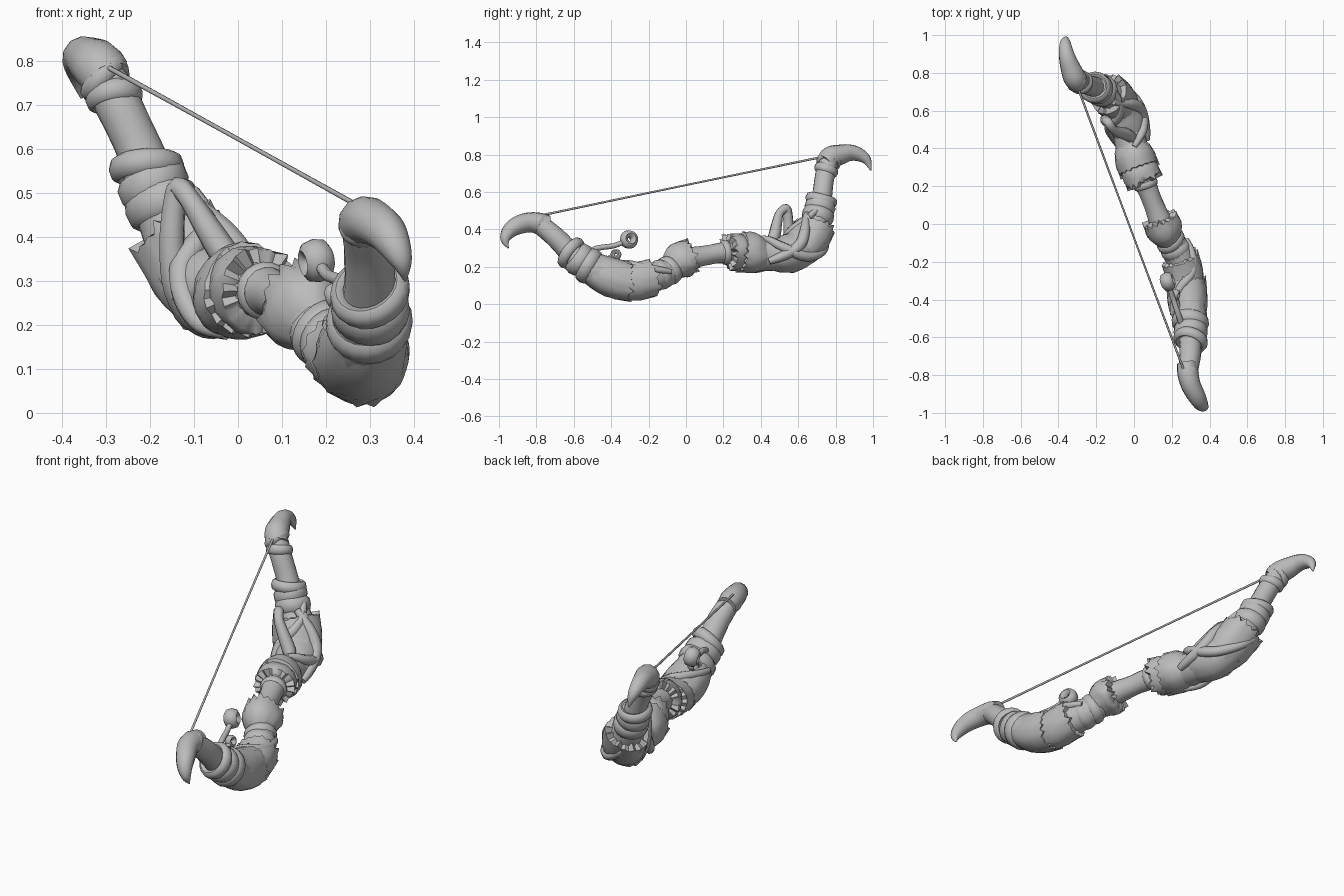
import bpy, bmesh, math, random
from mathutils import Vector, Matrix

random.seed(4)
cube = bpy.data.objects.get("Cube")
if cube:
    bpy.data.objects.remove(cube)

grey = bpy.data.materials.new("plain_grey")
grey.use_nodes = True
grey.diffuse_color = (0.5, 0.5, 0.5, 1)
grey.node_tree.nodes["Principled BSDF"].inputs["Base Color"].default_value = (0.5, 0.5, 0.5, 1)


def finish(name, bm, angle=50):
    bmesh.ops.recalc_face_normals(bm, faces=bm.faces)
    mesh = bpy.data.meshes.new(name)
    bm.to_mesh(mesh)
    bm.free()
    obj = bpy.data.objects.new(name, mesh)
    bpy.context.collection.objects.link(obj)
    mesh.materials.append(grey)
    bpy.ops.object.select_all(action='DESELECT')
    obj.select_set(True)
    bpy.context.view_layer.objects.active = obj
    bpy.ops.object.shade_smooth_by_angle(angle=math.radians(angle))


def sample(pts, t):
    """Smooth interpolation of (x, y, z, radius) points at index t."""
    i = max(0, min(int(t), len(pts) - 2))
    u = t - i
    a, b, c, d = [Vector(pts[max(0, min(k, len(pts) - 1))]) for k in range(i - 1, i + 3)]
    return 0.5 * (2 * b + (c - a) * u + (2 * a - 5 * b + 4 * c - d) * u * u
                  + (3 * b - a - 3 * c + d) * u ** 3)


def frame(pts, t):
    """Centre, two cross axes, tangent and radius at index t."""
    p = sample(pts, t)
    end = len(pts) - 1
    tan = (sample(pts, min(t + .05, end)) - sample(pts, max(t - .05, 0))).to_3d().normalized()
    side = tan.cross(Vector((0.9, 0.3, 0.1))).normalized()
    return p.to_3d(), side, tan.cross(side), tan, p.w


def skin(bm, rings):
    n = len(rings[0])
    for a, b in zip(rings, rings[1:]):
        for k in range(n):
            bm.faces.new((a[k], a[(k + 1) % n], b[(k + 1) % n], b[k]))


def tube(name, pts, sides=12, steps=4, rough=0.0):
    bm = bmesh.new()
    rings = []
    side = None
    for j in range((len(pts) - 1) * steps + 1):
        c, s, _, tan, r = frame(pts, j / steps)
        # carry the cross axis along so the tube does not twist
        side = s if side is None else (side - tan * side.dot(tan)).normalized()
        up = tan.cross(side)
        ring = []
        for k in range(sides):
            a = math.tau * k / sides
            q = r * (1 + random.uniform(-rough, rough))
            ring.append(bm.verts.new(c + (side * math.cos(a) + up * math.sin(a)) * q))
        rings.append(ring)
    skin(bm, rings)
    bm.faces.new(rings[0])
    bm.faces.new(rings[-1])
    finish(name, bm)


# Main stave, from the lower tip to the upper tip
STAVE = [
    (.285, -.79, .435, .052), (.297, -.70, .36, .056), (.30, -.61, .27, .062),
    (.298, -.52, .205, .086), (.287, -.42, .15, .094), (.276, -.30, .12, .09),
    (.25, -.19, .14, .08), (.20, -.10, .175, .075), (.155, -.02, .235, .065),
    (.11, .09, .258, .054), (.07, .19, .275, .056), (.025, .29, .28, .08),
    (-.01, .40, .265, .085), (-.03, .50, .265, .085), (-.067, .60, .29, .095),
    (-.115, .67, .37, .09), (-.18, .71, .49, .065), (-.225, .73, .60, .053),
    (-.272, .745, .70, .053), (-.315, .77, .78, .05)]
tube("stave", STAVE, 16, 4, 0.02)


def torus(name, c, s, u, tan, radius, thick, width):
    bm = bmesh.new()
    rings = []
    for k in range(9):
        b = math.tau * k / 8
        out, along = radius + math.cos(b) * thick, math.sin(b) * thick * width
        rings.append([bm.verts.new(c + (s * math.cos(a) + u * math.sin(a)) * out + tan * along)
                      for a in (math.tau * m / 20 for m in range(20))])
    skin(bm, rings)
    bmesh.ops.remove_doubles(bm, verts=bm.verts, dist=1e-5)
    finish(name, bm)


def band(name, t, radius, thick, tilt, width):
    """Rolled ring wrapped around the stave, tilted a little."""
    c, s, u, tan, _ = frame(STAVE, t)
    turn = Matrix.Rotation(tilt, 3, s)
    torus(name, c, s, turn @ u, turn @ tan, radius, thick, width)


def fur(name, t0, t1, r0, r1, teeth=17):
    """Bulging shell of hide whose far edge is torn into uneven points."""
    bm = bmesh.new()
    n = teeth * 2
    rings = []
    rows = 6
    way = 1 if t1 > t0 else -1
    for j in range(rows):
        f = j / (rows - 1)
        c, s, u, tan, _ = frame(STAVE, t0 + (t1 - t0) * f)
        ring = []
        for k in range(n):
            a = math.tau * k / n
            lump = math.sin(a * 3 + t0 * 5) * .003
            q = r0 + (r1 - r0) * math.sin(f * math.pi * .72) + lump
            jut = 0
            if j == rows - 1 and k % 2:
                jut = random.choice((.006, .012, .026))
            q += jut * .35 + random.uniform(-.0025, .0025)
            ring.append(bm.verts.new(c + (s * math.cos(a) + u * math.sin(a)) * q + tan * way * jut))
        rings.append(ring)
    # inward lip slopes back down onto the stave
    c, _, _, tan, _ = frame(STAVE, t1)
    lip = [bm.verts.new(c + (v.co - c) * .62 + tan * way * .012) for v in rings[-1]]
    skin(bm, rings + [lip])
    finish(name, bm, 60)


# Horn tips
tube("lower_horn", [
    (.277, -.735, .425, .05), (.285, -.79, .435, .056), (.30, -.85, .436, .053),
    (.33, -.91, .417, .048), (.353, -.95, .385, .039), (.372, -.967, .342, .024),
    (.38, -.95, .30, .003)], 12)
tube("upper_horn", [
    (-.295, .745, .755, .055), (-.315, .775, .785, .06), (-.335, .825, .80, .054),
    (-.352, .875, .81, .045), (-.362, .925, .80, .037), (-.363, .967, .77, .025),
    (-.355, .988, .715, .003)], 12)

# Rolled bands: tip cuffs, limb wraps and grip edges
for name, t, radius, thick, tilt, width in [
        ("lower_tip_cuff", .1, .047, .012, .3, 2), ("upper_tip_cuff", 18.2, .053, .013, .3, 1.8),
        ("upper_tip_ridge", 18.7, .053, .014, -.4, 1.6),
        ("lower_wrap_rim", 1.95, .073, .021, .3, 1.4), ("lower_wrap_middle", 2.45, .072, .019, -.1, 2.2),
        ("lower_wrap_base", 3.0, .08, .02, .2, 1.8), ("grip_lower_cord", 6.6, .069, .013, .1, 2.4),
        ("grip_middle_cord", 7.1, .069, .012, -.2, 2.2),
        ("grip_upper_cord", 7.6, .066, .012, -.2, 2), ("grip_top_cuff", 10.2, .056, .011, .1, 1.8),
        ("upper_wrap_rim", 16.6, .067, .019, .3, 1.5), ("upper_wrap_middle", 16.25, .064, .019, -.2, 2.2),
        ("upper_wrap_base", 15.85, .069, .018, .2, 2.2)]:
    band(name, t, radius, thick, tilt, width)

# Torn hide layers
for name, t0, t1, r0, r1 in [
        ("lower_hide_outer", 3.1, 4.9, .083, .106), ("lower_hide_inner", 4.3, 6.0, .087, .102),
        ("grip_lower_collar", 7.3, 8.3, .066, .1),
        ("grip_upper_collar", 11.4, 10.5, .078, .1), ("grip_upper_hide", 12.2, 11.1, .083, .11),
        ("upper_hide_inner", 12.6, 14.2, .08, .105), ("upper_hide_outer", 13.6, 15.3, .088, .111)]:
    fur(name, t0, t1, r0, r1)


# Roots spiralling around the stave
def root(name, t0, t1, a0, a1, lift, thick):
    pts = []
    for j in range(9):
        f = j / 8
        c, s, u, _, r = frame(STAVE, t0 + (t1 - t0) * f)
        a = a0 + (a1 - a0) * f
        c += (s * math.cos(a) + u * math.sin(a)) * (r + lift)
        pts.append((*c, thick * (.55 + .45 * math.sin(math.pi * f))))
    tube(name, pts, 8, 3)


root("upper_root_long", 11.8, 15.8, .4, 4.2, .006, .029)
root("upper_root_cross", 12.0, 15.2, 3.4, 6.4, .006, .028)
root("upper_root_side", 12.3, 15.6, 5.2, 3.6, .006, .032)
root("lower_root", 3.4, 6.8, 2.0, 4.8, 0, .025)

# Raised root arch on the string side
tube("root_arch", [
    (-.105, .60, .20, .022), (-.14, .56, .28, .03), (-.15, .55, .38, .03),
    (-.145, .545, .47, .027), (-.135, .535, .512, .025), (-.11, .50, .485, .024),
    (-.075, .485, .43, .029), (-.03, .47, .36, .033), (.01, .44, .31, .022)], 8)

# Sprigs beside the lower limb, each ending in a hollow cup
def sprig(name, stem, centre, axis, radius, thick):
    tube(name + "_stem", stem, 8)
    tan = Vector(axis).normalized()
    s = tan.orthogonal().normalized()
    torus(name + "_cup", Vector(centre), s, tan.cross(s), tan, radius, thick, 1.6)


sprig("large_sprig", [(.26, -.55, .26, .018), (.235, -.48, .298, .015), (.205, -.39, .312, .014),
                      (.19, -.34, .33, .014)], (.178, -.305, .346), (1, .35, .2), .029, .021)
sprig("small_sprig", [(.25, -.50, .22, .015), (.235, -.44, .235, .013), (.225, -.40, .255, .012)],
      (.22, -.375, .265), (1, -.2, .3), .018, .012)

# Bowstring
tube("bowstring", [(-.31, .755, .793, .006), (-.02, -.02, .633, .005), (.27, -.79, .472, .006)], 8)
